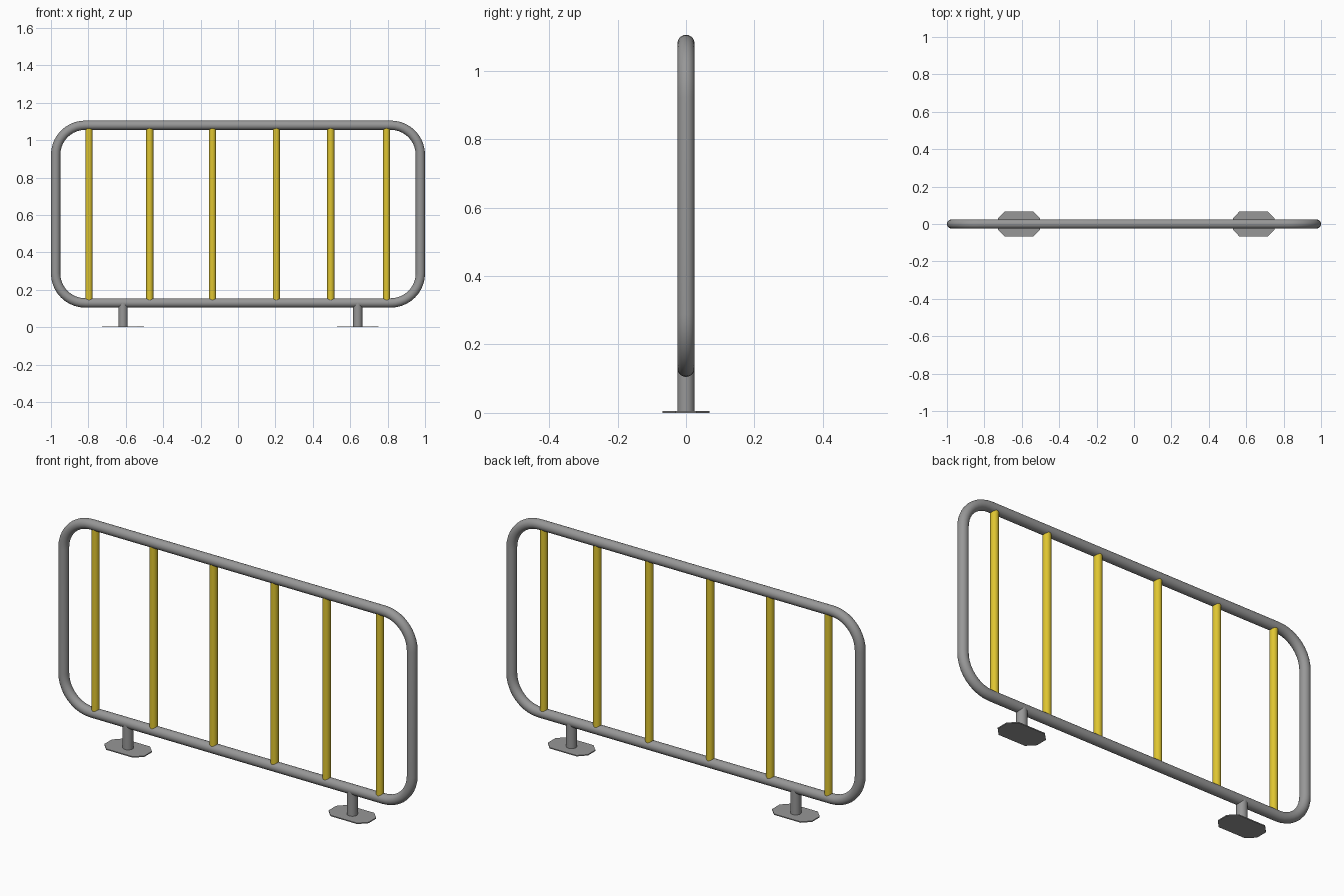
import bpy, bmesh, math
from mathutils import Matrix

if "Cube" in bpy.data.objects:
    bpy.data.objects.remove(bpy.data.objects["Cube"])


def material(name, color):
    m = bpy.data.materials.new(name)
    m.diffuse_color = (*color, 1)
    m.use_nodes = True
    m.node_tree.nodes["Principled BSDF"].inputs["Base Color"].default_value = m.diffuse_color
    return m


GREY = material("grey_steel", (0.31, 0.31, 0.31))
YELLOW = material("yellow_paint", (0.74, 0.56, 0.03))
R = 0.025                      # frame tube radius
X, Z0, Z1 = 0.975, 0.13, 1.08  # frame centre line
CORNER = 0.158


def finish(name, bm, mat):
    bmesh.ops.recalc_face_normals(bm, faces=bm.faces)
    me = bpy.data.meshes.new(name)
    bm.to_mesh(me)
    bm.free()
    me.materials.append(mat)
    ob = bpy.data.objects.new(name, me)
    bpy.context.collection.objects.link(ob)
    bpy.ops.object.select_all(action='DESELECT')
    ob.select_set(True)
    bpy.context.view_layer.objects.active = ob
    bpy.ops.object.shade_smooth_by_angle(angle=math.radians(40))
    return ob


def upright(name, x, z0, z1, r, mat):
    bm = bmesh.new()
    bmesh.ops.create_cone(bm, cap_ends=True, segments=20, radius1=r, radius2=r,
                          depth=z1 - z0, matrix=Matrix.Translation((x, 0, (z0 + z1) / 2)))
    finish(name, bm, mat)


# Rounded rectangular tube frame: rings swept round the four corners
bm = bmesh.new()
rings = []
corners = [(1, Z1, 0), (-1, Z1, 90), (-1, Z0, 180), (1, Z0, 270)]
for sx, z, start in corners:
    cx = sx * (X - CORNER)
    cz = z - CORNER if z == Z1 else z + CORNER
    for i in range(11):
        a = math.radians(start + 9 * i)
        ring = []
        for k in range(20):
            t = math.tau * k / 20
            d = CORNER + R * math.cos(t)
            ring.append(bm.verts.new((cx + d * math.cos(a), R * math.sin(t), cz + d * math.sin(a))))
        rings.append(ring)
for a, b in zip(rings, rings[1:] + rings[:1]):
    for k in range(20):
        j = (k + 1) % 20
        bm.faces.new((a[k], a[j], b[j], b[k]))
finish("tube_frame", bm, GREY)

# Yellow vertical bars
for i, x in enumerate((-0.797, -0.472, -0.136, 0.205, 0.496, 0.795)):
    upright(f"vertical_bar_{i + 1}", x, Z0 + 0.005, Z1 - 0.005, 0.019, YELLOW)

# Short posts on thin chamfered foot plates
for side, x in (("left", -0.615), ("right", 0.64)):
    upright(f"{side}_post", x, 0.002, Z0, R, GREY)
    bm = bmesh.new()
    w, d, cw, cd = 0.112, 0.068, 0.037, 0.038
    outline = [(w, d - cd), (w - cw, d), (-w + cw, d), (-w, d - cd),
               (-w, -d + cd), (-w + cw, -d), (w - cw, -d), (w, -d + cd)]
    face = bm.faces.new([bm.verts.new((x + px, py, 0)) for px, py in outline])
    top = bmesh.ops.extrude_face_region(bm, geom=[face])
    bmesh.ops.translate(bm, vec=(0, 0, 0.005),
                        verts=[v for v in top["geom"] if isinstance(v, bmesh.types.BMVert)])
    finish(f"{side}_foot_plate", bm, GREY)
